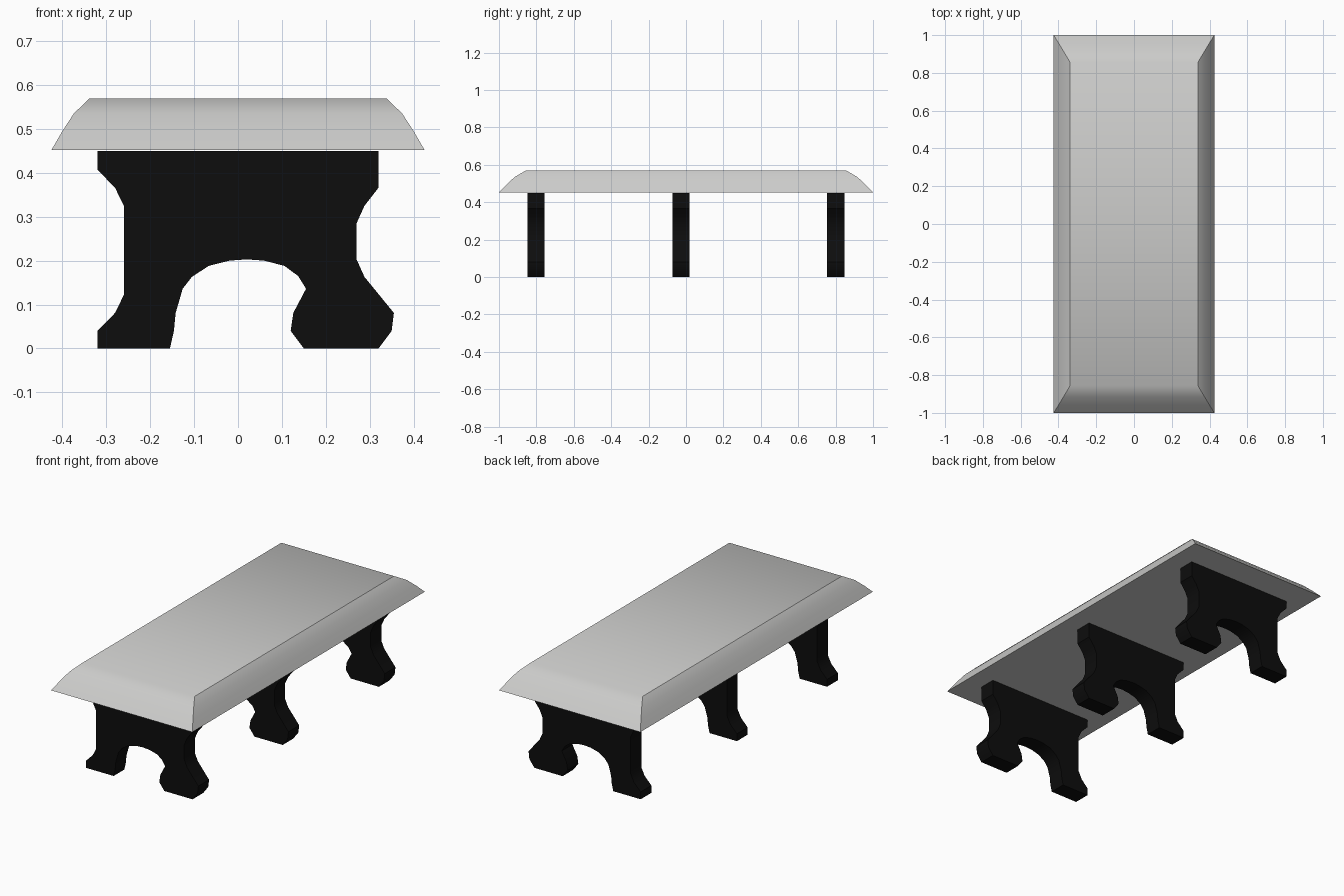
import bpy, bmesh, math

if "Cube" in bpy.data.objects:
    bpy.data.objects.remove(bpy.data.objects["Cube"])


def material(name, rgb):
    m = bpy.data.materials.new(name)
    m.diffuse_color = (*rgb, 1.0)
    m.use_nodes = True
    m.node_tree.nodes["Principled BSDF"].inputs["Base Color"].default_value = m.diffuse_color
    return m


def finish(bm, name, mat):
    bmesh.ops.recalc_face_normals(bm, faces=bm.faces)
    mesh = bpy.data.meshes.new(name)
    bm.to_mesh(mesh)
    bm.free()
    mesh.materials.append(mat)
    ob = bpy.data.objects.new(name, mesh)
    bpy.context.collection.objects.link(ob)
    bpy.ops.object.select_all(action='DESELECT')
    ob.select_set(True)
    bpy.context.view_layer.objects.active = ob
    bpy.ops.object.shade_smooth_by_angle(angle=math.radians(30))
    return ob


stone = material("pale grey", (0.60, 0.60, 0.59))
black = material("black", (0.004, 0.004, 0.004))

# Tabletop: stacked rectangles (half width, half length, height)
rings = [(0.425, 1.0, 0.452), (0.40, 0.959, 0.495),
         (0.374, 0.916, 0.535), (0.339, 0.857, 0.569)]
bm = bmesh.new()
loops = [[bm.verts.new((sx * x, sy * y, z))
          for sx, sy in ((-1, -1), (1, -1), (1, 1), (-1, 1))]
         for x, y, z in rings]
for low, high in zip(loops, loops[1:]):
    for i in range(4):
        j = (i + 1) % 4
        bm.faces.new((low[i], low[j], high[j], high[i]))
bm.faces.new(loops[0][::-1])
bm.faces.new(loops[-1])
finish(bm, "tabletop", stone)

# Leg panels: one outline in x and z, extruded along y
outline = [
    # left side
    (-0.32, 0.45), (-0.32, 0.407), (-0.28, 0.366), (-0.26, 0.325),
    (-0.26, 0.122), (-0.28, 0.081), (-0.32, 0.04), (-0.32, 0),
    # arch
    (-0.155, 0), (-0.146, 0.04), (-0.142, 0.081), (-0.126, 0.136),
    (-0.105, 0.163), (-0.067, 0.188), (-0.02, 0.2), (0.02, 0.203),
    (0.06, 0.2), (0.106, 0.188), (0.137, 0.165), (0.155, 0.136),
    (0.126, 0.081), (0.12, 0.04), (0.15, 0),
    # right side
    (0.32, 0), (0.35, 0.04), (0.355, 0.081), (0.288, 0.163),
    (0.27, 0.203), (0.27, 0.285), (0.288, 0.325), (0.32, 0.366), (0.32, 0.45),
]
for name, y in (("front_leg", -0.848), ("middle_leg", -0.073), ("back_leg", 0.755)):
    bm = bmesh.new()
    face = bm.faces.new([bm.verts.new((x, y, z)) for x, z in outline])
    ext = bmesh.ops.extrude_face_region(bm, geom=[face], use_keep_orig=True)
    moved = [v for v in ext["geom"] if isinstance(v, bmesh.types.BMVert)]
    bmesh.ops.translate(bm, verts=moved, vec=(0, 0.092, 0))
    finish(bm, name, black)
